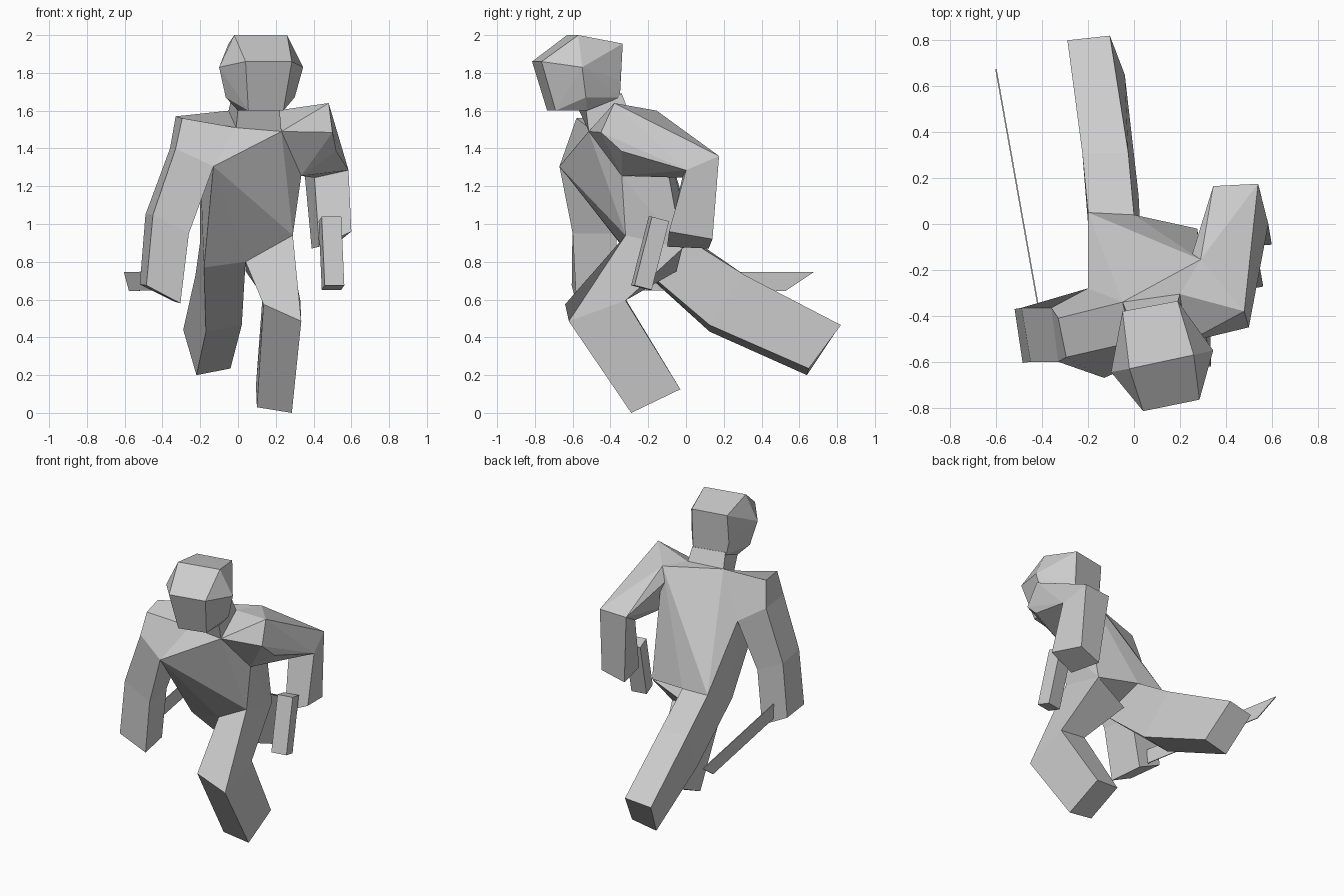
import bpy, bmesh
from math import radians
from mathutils import Matrix, Vector

if "Cube" in bpy.data.objects:
    bpy.data.objects.remove(bpy.data.objects["Cube"])


def finish(name, bm):
    bmesh.ops.recalc_face_normals(bm, faces=bm.faces[:])
    mesh = bpy.data.meshes.new(name)
    bm.to_mesh(mesh)
    bm.free()
    obj = bpy.data.objects.new(name, mesh)
    bpy.context.collection.objects.link(obj)
    return obj


def hull(name, points):
    """Faceted solid wrapped around a few corner points."""
    bm = bmesh.new()
    for p in points:
        bm.verts.new(p)
    res = bmesh.ops.convex_hull(bm, input=bm.verts[:])
    junk = {e for e in res["geom_interior"] + res["geom_unused"]
            if isinstance(e, bmesh.types.BMVert)}
    bmesh.ops.delete(bm, geom=list(junk), context='VERTS')
    bmesh.ops.dissolve_limit(bm, angle_limit=radians(3),
                             verts=bm.verts[:], edges=bm.edges[:])
    return finish(name, bm)


def limb(name, rings):
    """Four-sided tube through successive cross-sections, capped."""
    bm = bmesh.new()
    loops = [[bm.verts.new(p) for p in r] for r in rings]
    for a, b in zip(loops, loops[1:]):
        for i in range(4):
            j = (i + 1) % 4
            bm.faces.new((a[i], a[j], b[j], b[i]))
    bm.faces.new(loops[0])
    bm.faces.new(loops[-1])
    return finish(name, bm)


# Shared body landmarks
neck_l, neck_r = (-.05, -.34, 1.60), (.20, -.305, 1.60)
collar_l, collar_r = (-.01, -.515, 1.51), (.23, -.515, 1.49)
chest_l, chest_r = (-.13, -.67, 1.305), (.335, -.34, 1.255)
back_l, back_r = (-.20, -.28, 1.30), (.29, -.155, 1.60)
hip_l, hip_r = (-.18, -.25, .77), (.29, -.32, .94)
crotch = (.04, -.27, .80)
seat_l, seat_m, seat_r = (-.20, .05, .91), (.0, .04, .90), (.275, -.02, .87)

# Head, turned slightly to the side: brow, chin, crown, cheeks, jaw, nape
hull("head", [
    (.04, -.815, 1.86), (.285, -.765, 1.86),
    (.055, -.735, 1.60), (.24, -.69, 1.60),
    (-.02, -.63, 2.0), (.26, -.57, 2.0),
    (-.10, -.645, 1.83), (.345, -.55, 1.83),
    (-.065, -.61, 1.67), (.30, -.53, 1.67),
    (.0, -.57, 1.60), (.24, -.525, 1.60),
    (-.05, -.38, 1.955), (.19, -.335, 1.955),
    (-.05, -.40, 1.76), (.20, -.35, 1.76),
    (-.03, -.40, 1.67), (.19, -.35, 1.67)])

# Neck
limb("neck", [
    [neck_l, neck_r, collar_r, collar_l],
    [(-.03, -.39, 1.69), (.19, -.34, 1.69), (.22, -.53, 1.61), (.0, -.57, 1.61)]])

# Torso, leaning forward
hull("torso", [neck_l, neck_r, collar_l, collar_r, chest_l, chest_r, back_l,
               back_r, hip_l, hip_r, crotch, seat_l, seat_m, seat_r])

# Hanging arm on the -x side
limb("hanging_arm", [
    [(-.33, -.41, 1.57), (-.295, -.58, 1.56), collar_l, neck_l],
    [(-.36, -.365, 1.40), (-.33, -.60, 1.40), chest_l, back_l],
    [(-.49, -.365, 1.05), (-.45, -.60, 1.05), (-.26, -.60, .95), (-.29, -.37, .95)],
    [(-.52, -.37, .68), (-.485, -.605, .675), (-.305, -.58, .58), (-.34, -.35, .59)]])

# Bent arm on the +x side
elbow = [(.345, .165, 1.35), (.54, .175, 1.36), (.585, .0, 1.285), (.405, -.02, 1.245)]
hull("bent_upper_arm", elbow + [
    neck_r, back_r, collar_r, chest_r, (.48, -.38, 1.64), (.50, -.45, 1.485),
    (.31, -.49, 1.50), (.52, -.34, 1.385)])
limb("bent_forearm", [
    elbow,
    [(.39, .12, .87), (.55, .14, .92), (.60, -.09, .96), (.43, -.10, .88)]])

# Front leg, stepping forward
limb("front_leg", [
    [hip_r, crotch, (.04, -.05, .75), seat_r],
    [(.335, -.62, .485), (.135, -.64, .575), (.13, -.33, .62), (.33, -.32, .595)],
    [(.285, -.29, 0), (.10, -.30, .03), (.095, -.05, .145), (.275, -.03, .125)]])

# Rear leg, kicked back
limb("rear_leg", [
    [seat_l, seat_m, crotch, hip_l],
    [(-.225, .31, .73), (-.025, .31, .73), (.02, .125, .465), (-.17, .125, .43)],
    [(-.29, .80, .44), (-.105, .82, .465), (-.04, .65, .235), (-.22, .64, .20)]])

# Short block held by the bent arm
bm = bmesh.new()
bmesh.ops.create_cube(bm, size=1, matrix=(
    Matrix.Translation((.495, -.19, .845)) @ Matrix.Rotation(radians(10), 4, 'Z')
    @ Matrix.Rotation(radians(-14.5), 4, 'X') @ Matrix.Diagonal((.105, .095, .375, 1))))
finish("held_block", bm)

# Thin blade trailing from the hanging hand
bm = bmesh.new()
profile = [(-.38, .65), (.525, .645), (.675, .745), (-.38, .75)]
face = bm.faces.new([bm.verts.new((-.42 - .178 * (y + .36), y, z)) for y, z in profile])
ext = bmesh.ops.extrude_face_region(bm, geom=[face], use_keep_orig=True)
bmesh.ops.translate(bm, vec=Vector((.006, .001, 0)),
                    verts=[v for v in ext["geom"] if isinstance(v, bmesh.types.BMVert)])
finish("trailing_blade", bm)
